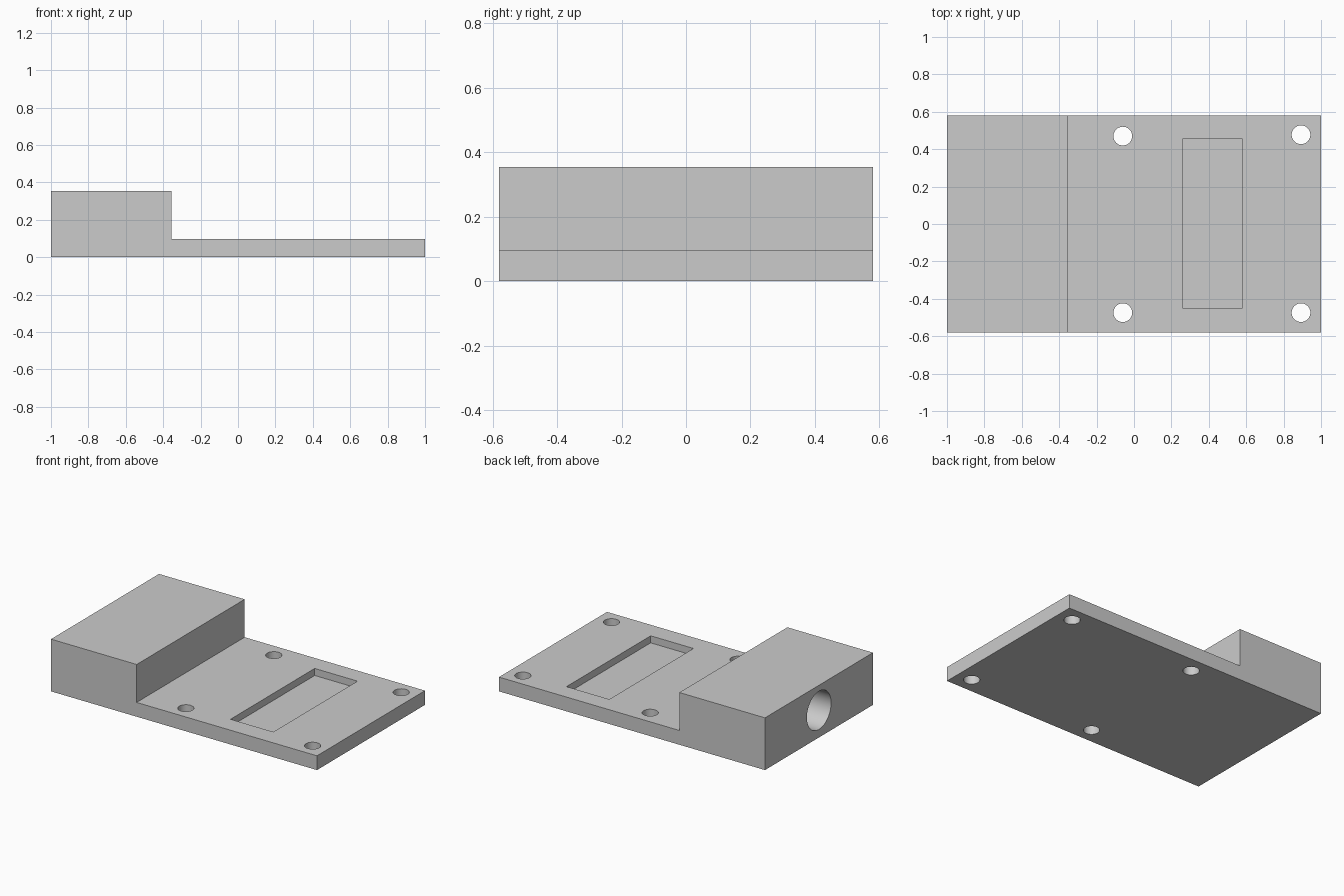
import bpy, bmesh, math
from mathutils import Vector

cube = bpy.data.objects.get("Cube")
if cube:
    bpy.data.objects.remove(cube, do_unlink=True)

HALF_WIDTH = 0.58
PLATE_TOP = 0.097
BLOCK_TOP = 0.355
STEP_X = -0.356

grey = bpy.data.materials.new("light grey")
grey.use_nodes = True
colour = (0.6, 0.6, 0.6, 1)
grey.diffuse_color = colour
grey.node_tree.nodes["Principled BSDF"].inputs["Base Color"].default_value = colour


def cut(target, cutter):
    """Subtract the cutter from the target, then remove the cutter."""
    cutter.hide_render = True
    mod = target.modifiers.new("cut", "BOOLEAN")
    mod.operation = "DIFFERENCE"
    mod.solver = "EXACT"
    mod.object = cutter
    bpy.context.view_layer.objects.active = target
    bpy.ops.object.modifier_apply(modifier=mod.name)
    bpy.data.objects.remove(cutter, do_unlink=True)


def cylinder(radius, depth, location, rotation=(0, 0, 0)):
    bpy.ops.mesh.primitive_cylinder_add(vertices=64, radius=radius, depth=depth,
                                        location=location, rotation=rotation)
    return bpy.context.object


# Stepped body: side profile extruded across the width
profile = [(-1, 0), (1, 0), (1, PLATE_TOP), (STEP_X, PLATE_TOP),
           (STEP_X, BLOCK_TOP), (-1, BLOCK_TOP)]
bm = bmesh.new()
side = bm.faces.new([bm.verts.new((x, -HALF_WIDTH, z)) for x, z in profile])
extruded = bmesh.ops.extrude_face_region(bm, geom=[side])["geom"]
bmesh.ops.translate(bm, vec=Vector((0, 2 * HALF_WIDTH, 0)),
                    verts=[g for g in extruded if isinstance(g, bmesh.types.BMVert)])
bmesh.ops.recalc_face_normals(bm, faces=bm.faces)
mesh = bpy.data.meshes.new("mounting_bracket")
bm.to_mesh(mesh)
bm.free()
body = bpy.data.objects.new("mounting_bracket", mesh)
bpy.context.collection.objects.link(body)
mesh.materials.append(grey)

# Four screw holes through the plate
for x, y in [(-0.06, 0.47), (-0.06, -0.474), (0.893, 0.477), (0.893, -0.474)]:
    cut(body, cylinder(0.05, 0.5, (x, y, 0)))

# Shallow rectangular pocket in the plate
bpy.ops.mesh.primitive_cube_add(size=1, location=(0.419, 0.003, 0.149))
pocket = bpy.context.object
pocket.scale = (0.322, 0.904, 0.2)
cut(body, pocket)

# Blind round bore in the end of the block
cut(body, cylinder(0.13, 1.0, (-1, 0, 0.185), (0, math.pi / 2, 0)))

# Smooth hole walls, sharp edges
bpy.ops.object.select_all(action="DESELECT")
body.select_set(True)
bpy.context.view_layer.objects.active = body
bpy.ops.object.shade_smooth_by_angle(angle=math.radians(30))
